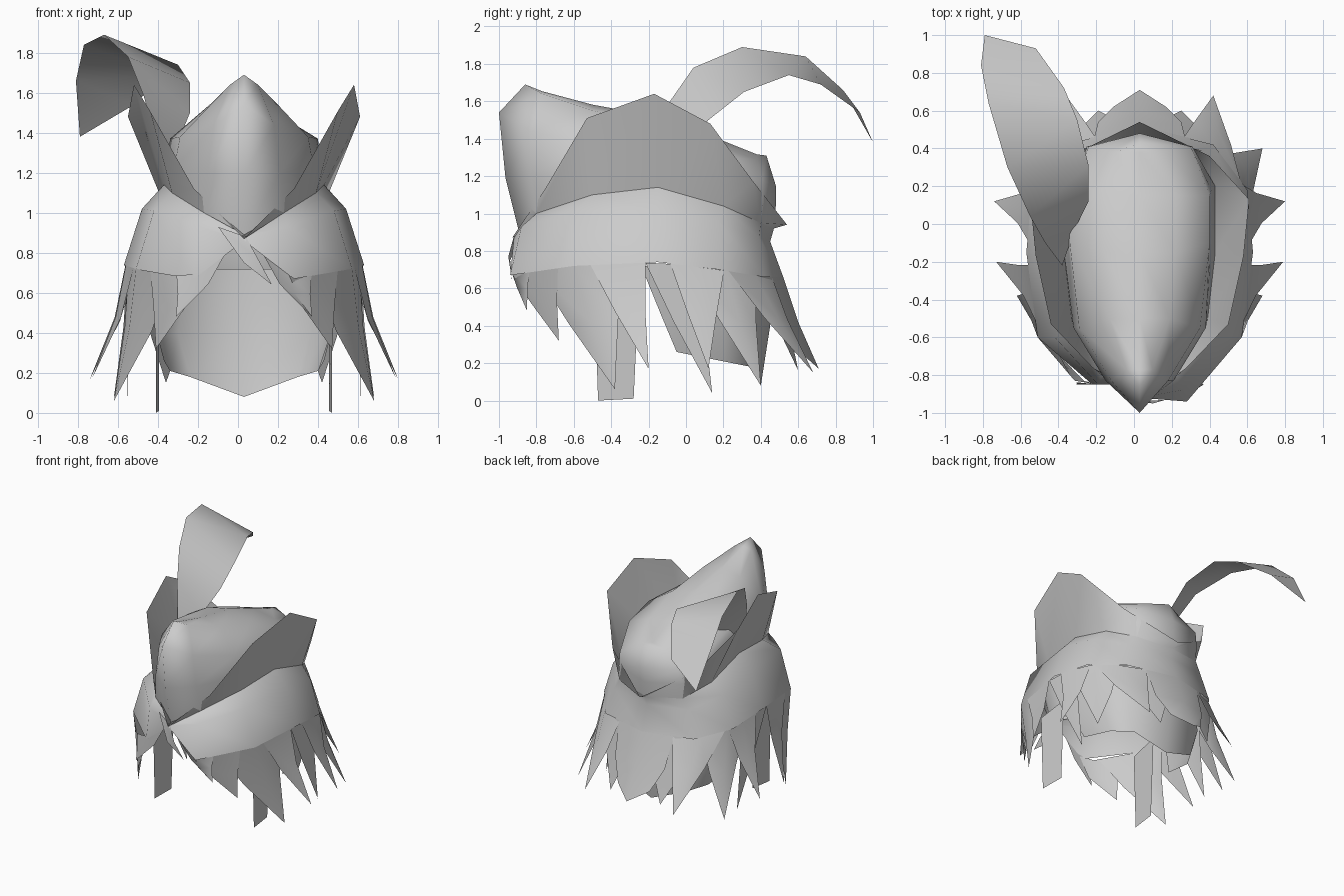
import bpy
import bmesh
import math
from mathutils import Vector

cube = bpy.data.objects.get("Cube")
if cube:
    bpy.data.objects.remove(cube, do_unlink=True)

CENTRE = 0.03  # plane of symmetry of the head

grey = bpy.data.materials.new("plain grey")
grey.use_nodes = True
grey.diffuse_color = (0.6, 0.6, 0.6, 1)
grey.node_tree.nodes["Principled BSDF"].inputs["Base Color"].default_value = (0.6, 0.6, 0.6, 1)


def make_object(name, strips, mirror=True, sharp=70, right_front=-1):
    """Build one mesh from strips of point rows; the right side may stop short of the front."""
    bm = bmesh.new()
    sides = (1, -1) if mirror else (1,)
    offset = CENTRE if mirror else 0
    for side in sides:
        limit = right_front if side < 0 else -1
        for rows in strips:
            grid = [[bm.verts.new((offset + side * p[0], max(p[1], limit), p[2])) for p in row]
                    for row in rows]
            for low, high in zip(grid, grid[1:]):
                for i in range(len(low) - 1):
                    corners = [low[i], low[i + 1], high[i + 1], high[i]]
                    bm.faces.new(corners if side > 0 else corners[::-1])
    bmesh.ops.remove_doubles(bm, verts=bm.verts, dist=0.0005)
    bmesh.ops.dissolve_degenerate(bm, edges=bm.edges, dist=0.0005)
    bmesh.ops.recalc_face_normals(bm, faces=bm.faces)
    mesh = bpy.data.meshes.new(name)
    bm.to_mesh(mesh)
    bm.free()
    mesh.materials.append(grey)
    obj = bpy.data.objects.new(name, mesh)
    bpy.context.collection.objects.link(obj)
    bpy.ops.object.select_all(action="DESELECT")
    obj.select_set(True)
    bpy.context.view_layer.objects.active = obj
    bpy.ops.object.shade_smooth_by_angle(angle=math.radians(sharp))
    return obj


def along(ring, t):
    """Point at station t of a half ring that runs from front to back."""
    i = min(int(t), len(ring) - 2)
    return Vector(ring[i]).lerp(Vector(ring[i + 1]), t - i)


def lock(start, end, tip):
    """A tapered strand hanging from the lower hair line."""
    tip = Vector(tip)
    root = [along(hair_low, start + (end - start) * k / 2) for k in range(3)]
    middle = []
    for p in root:
        q = root[1].lerp(p, 0.92)
        middle.append(Vector((q.x + (tip.x - q.x) * 0.3,
                              q.y + (tip.y - q.y) * 0.4,
                              q.z + (tip.z - q.z) * 0.45)))
    return [root, middle, [tip] * 3]


# Half rings from front to back, shared by the cap and the hair
hat_line = [(0, -.89, .89), (.2, -.8, 1), (.36, -.5, 1.1), (.4, -.15, 1.14),
            (.4, .2, 1.04), (.28, .4, .95), (0, .47, .92)]
hair_shoulder = [(0, -.92, .87), (.22, -.88, .93), (.45, -.6, 1.01), (.51, -.15, 1.02),
                 (.49, .18, .95), (.33, .39, .87), (0, .45, .85)]
hair_low = [(0, -.92, .86), (.25, -.94, .67), (.54, -.6, .72), (.6, -.15, .74),
            (.57, .18, .7), (.39, .42, .66), (0, .52, .66)]
brim_edge = [(0, -.93, .87), (.25, -.76, 1.12), (.47, -.53, 1.51), (.55, -.17, 1.64),
             (.58, .13, 1.48), (.37, .36, 1.17), (0, .54, .94)]
crown_waist = [(0, -.965, 1.19), (.18, -.83, 1.2), (.35, -.55, 1.22), (.38, -.1, 1.25),
               (.38, .18, 1.2), (.28, .41, 1.07), (0, .48, 1.04)]
crown_side = [(0, -1, 1.54), (.15, -.83, 1.44), (.32, -.55, 1.38), (.37, -.1, 1.37),
              (.37, .15, 1.3), (.27, .41, 1.18), (0, .48, 1.15)]
crown_crest = [(0, -.86, 1.69), (.07, -.77, 1.64), (.16, -.5, 1.55), (.19, -.15, 1.48),
               (.19, .15, 1.37), (.13, .38, 1.29), (0, .43, 1.31)]

# Cap: closed pointed crown and turned-up brim
crown_ridge = [(0, p[1], p[2] + 0.2 * p[0]) for p in crown_crest]
make_object("cap_crown", [[hat_line, crown_waist, crown_side, crown_crest, crown_ridge]], sharp=120)
make_object("cap_brim", [[hat_line, brim_edge]], sharp=60)

# Hair shell below the cap
make_object("hair_shell", [[hat_line, hair_shoulder, hair_low]], right_front=-.85)

# Pointed locks around the head, front to back
locks = [
    (0.4, 1.3, (.34, -.85, .48)),
    (0.9, 1.75, (.44, -.68, .32)),
    (1.4, 2.6, (.65, -.38, .06)),
    (2.2, 2.85, (.76, -.2, .17)),
    (2.85, 3.7, (.58, .14, .04)),
    (3.2, 4.1, (.77, .12, .17)),
    (3.5, 4.8, (.65, .4, .08)),
    (4.2, 5.4, (.39, .68, .15)),
    (4.8, 5.9, (.22, .6, .16)),
]
make_object("hair_locks", [lock(*item) for item in locks], right_front=-.85)

# Blunt lock at the middle of the back
tail = [[(0, .52, .66), (.24, .46, .66)], [(0, .6, .42), (.22, .54, .42)],
        [(0, .71, .17), (.14, .62, .25)]]
make_object("back_lock", [tail])

# Inner hair over the neck
neck_top = [(.5, -.24, .72), (.48, .18, .72), (.28, .38, .72), (0, .45, .72)]
neck_middle = [(.45, -.13, .45), (.43, .2, .4), (.33, .36, .4), (0, .45, .4)]
neck_hem = [(.4, -.05, .26), (.37, .2, .21), (.27, .35, .18), (0, .4, .08)]
make_object("neck_hair", [[neck_top, neck_middle, neck_hem]])

# Straight sideburns in front of the ears
sideburn = [[(.44, -.49, .6), (.425, -.25, .65)], [(.44, -.47, 0), (.425, -.28, .01)]]
make_object("sideburns", [sideburn])

# Loose strand crossing the forehead
strand = [[(-.1, -.86, .93), (.04, -.92, .88)], [(.03, -.94, .75), (.1, -.95, .77)],
          [(.17, -.93, .64), (.17, -.93, .64)]]
make_object("forehead_strand", [strand], mirror=False)

# Long curved feather tucked into the brim
feather_outer = [(-.38, -.22, 1.25), (-.47, -.1, 1.58), (-.55, .04, 1.78), (-.67, .3, 1.89),
                 (-.77, .64, 1.84), (-.81, .84, 1.66), (-.79, 1, 1.38)]
feather_inner = [(-.38, -.22, 1.25), (-.31, -.02, 1.33), (-.24, .12, 1.5), (-.24, .31, 1.65),
                 (-.3, .55, 1.74), (-.37, .72, 1.69), (-.52, .93, 1.54)]
make_object("feather", [[feather_outer, feather_inner]], mirror=False)
